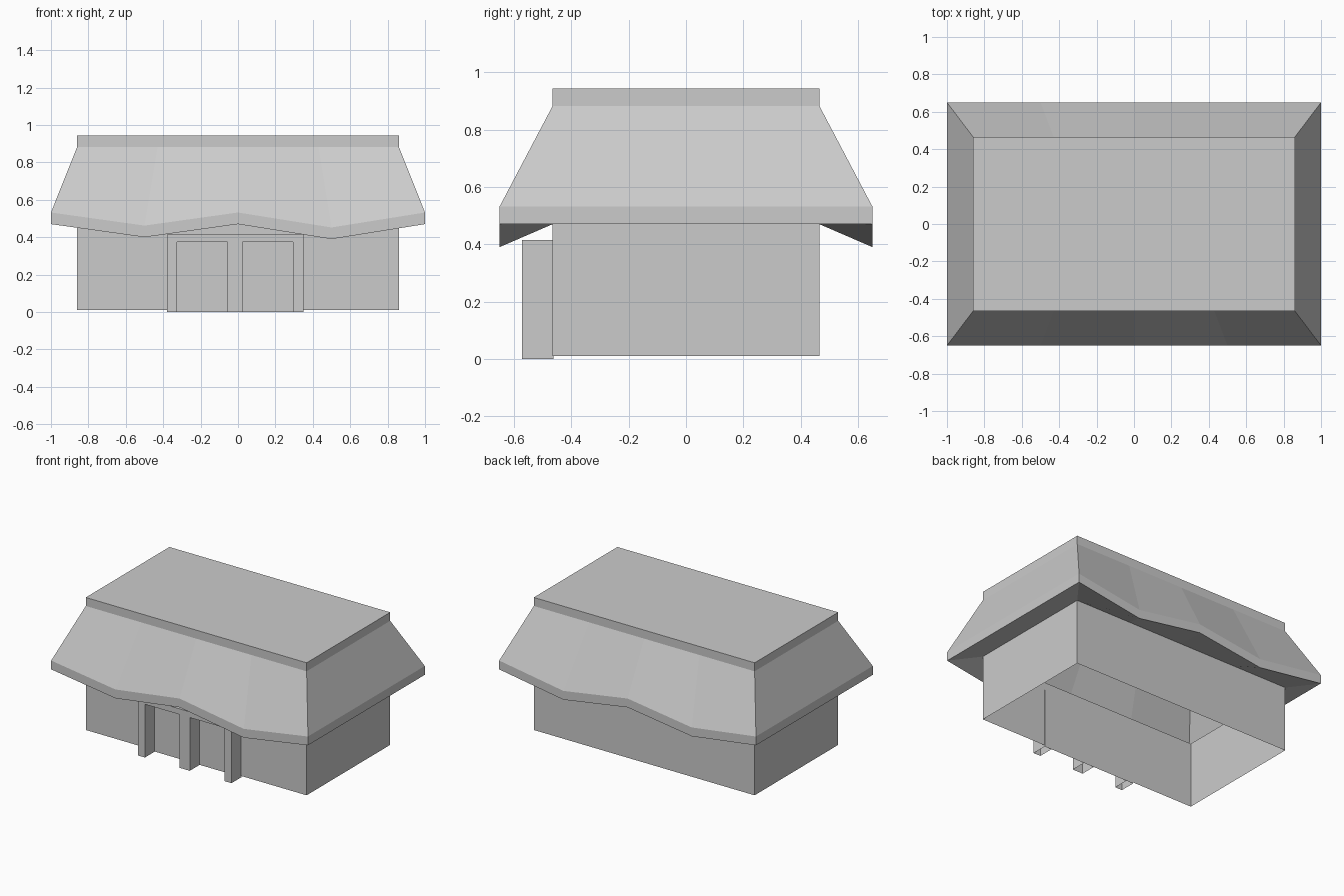
import bpy, bmesh

if "Cube" in bpy.data.objects:
    bpy.data.objects.remove(bpy.data.objects["Cube"])

WALL_X, WALL_Y = 0.86, 0.465
EAVE_X, EAVE_Y = 1.0, 0.65
COLUMNS = (-1, -0.5, 0, 0.5, 1)
DIPS = (0, 0.07, 0, 0.08, 0)


def finish(name, bm):
    mesh = bpy.data.meshes.new(name)
    bm.to_mesh(mesh)
    bm.free()
    obj = bpy.data.objects.new(name, mesh)
    bpy.context.collection.objects.link(obj)
    return obj


def ring(bm, half_x, half_y, z, wavy=False):
    """Rectangular loop with extra columns along front and back."""
    pts = [(c * half_x, -half_y, z - d * wavy) for c, d in zip(COLUMNS, DIPS)]
    pts += [(x, -y, h) for x, y, h in reversed(pts)]
    return [bm.verts.new(p) for p in pts]


def bridge(bm, low, high):
    n = len(low)
    for i in range(n):
        j = (i + 1) % n
        bm.faces.new((low[i], low[j], high[j], high[i]))


# Walls: open shell without floor
bm = bmesh.new()
bridge(bm, ring(bm, WALL_X, WALL_Y, 0.01), ring(bm, WALL_X, WALL_Y, 0.47))
finish("walls", bm)

# Roof: soffit, wavy eave band, slope, parapet and flat top, hollow inside
bm = bmesh.new()
rings = [
    ring(bm, WALL_X, WALL_Y, 0.47),
    ring(bm, EAVE_X, EAVE_Y, 0.47, True),
    ring(bm, EAVE_X, EAVE_Y, 0.532, True),
    ring(bm, WALL_X, WALL_Y, 0.883),
    ring(bm, WALL_X, WALL_Y, 0.943),
]
for low, high in zip(rings, rings[1:]):
    bridge(bm, low, high)
bm.faces.new(rings[-1])
finish("roof", bm)

# Door frame: three hollow posts under one lintel, open at the bottom
FRONT, BACK, TOP, HEAD = -0.572, -0.462, 0.415, 0.375
outline = [(-0.38, 0), (-0.38, TOP), (0.35, TOP), (0.35, 0),
           (0.295, 0), (0.295, HEAD), (0.025, HEAD), (0.025, 0),
           (-0.055, 0), (-0.055, HEAD), (-0.325, HEAD), (-0.325, 0)]
bm = bmesh.new()
front = [bm.verts.new((x, FRONT, z)) for x, z in outline]
back = [bm.verts.new((x, BACK, z)) for x, z in outline]
bm.faces.new(front)
for i, (x, z) in enumerate(outline):
    j = (i + 1) % len(outline)
    if z or outline[j][1]:
        bm.faces.new((front[i], back[i], back[j], front[j]))
bmesh.ops.recalc_face_normals(bm, faces=bm.faces)
finish("door_frame", bm)

# Door backing: panel behind the frame, just inside the wall
bm = bmesh.new()
bm.faces.new([bm.verts.new((x, BACK, z)) for x, z in
              ((-0.38, 0), (0.35, 0), (0.35, TOP), (-0.38, TOP))])
finish("door_backing", bm)
